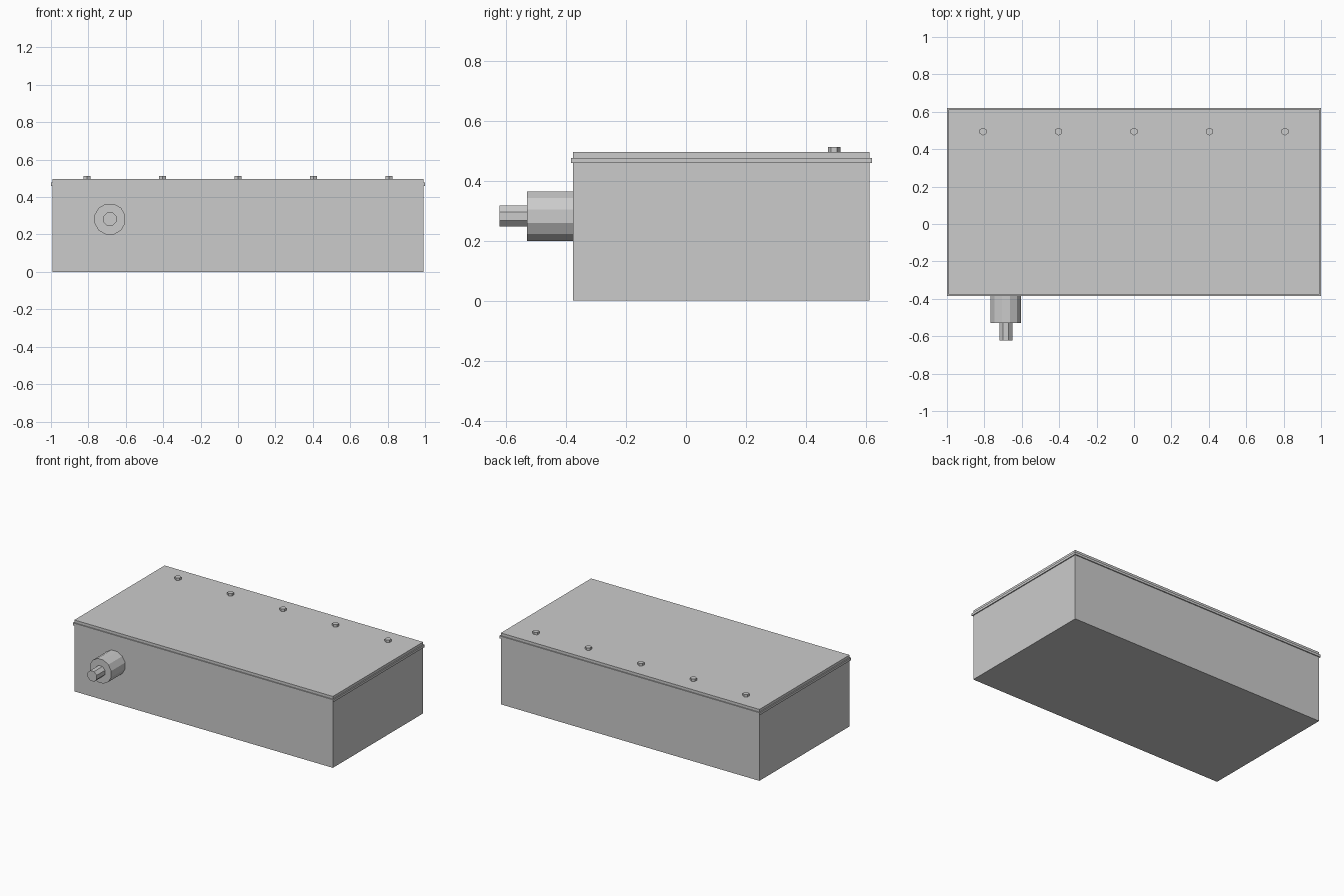
import bpy
from math import pi, radians

if "Cube" in bpy.data.objects:
    bpy.data.objects.remove(bpy.data.objects["Cube"])

CY = 0.118  # centre of the box in y


def box(name, hx, hy, z0, z1):
    bpy.ops.mesh.primitive_cube_add(size=1, location=(0, CY, (z0 + z1) / 2))
    ob = bpy.context.object
    ob.name = name
    ob.scale = (2 * hx, 2 * hy, z1 - z0)
    bpy.ops.object.transform_apply(location=False, rotation=False, scale=True)
    return ob


def prism(name, sides, radius, depth, loc, turn=0.0, tilt=0.0):
    bpy.ops.mesh.primitive_cylinder_add(vertices=sides, radius=radius, depth=depth, location=loc)
    ob = bpy.context.object
    ob.name = name
    ob.rotation_euler = (tilt, 0, turn)
    if tilt:  # spin about own axis before laying it along y
        ob.rotation_euler = (0, 0, turn)
        bpy.ops.object.transform_apply(location=False, rotation=True, scale=False)
        ob.rotation_euler = (tilt, 0, 0)
    bpy.ops.object.transform_apply(location=False, rotation=True, scale=False)
    return ob


# Enclosure, seam lip and lid
box("box_body", 0.993, 0.495, 0.0, 0.46)
box("lid_lip", 1.0, 0.502, 0.46, 0.477)
box("lid_plate", 0.993, 0.495, 0.477, 0.496)

# Row of hexagonal bolts along the back of the lid
for i in range(5):
    prism(f"lid_bolt_{i + 1}", 6, 0.021, 0.022, ((i - 2) * 0.4035, 0.494, 0.502))

# Cable gland and cable on the front
PX, PZ = -0.685, 0.282
prism("cable_gland", 12, 0.085, 0.165, (PX, -0.4475, PZ), pi / 12, radians(90))
prism("cable", 8, 0.038, 0.102, (PX, -0.571, PZ), pi / 8, radians(90))
